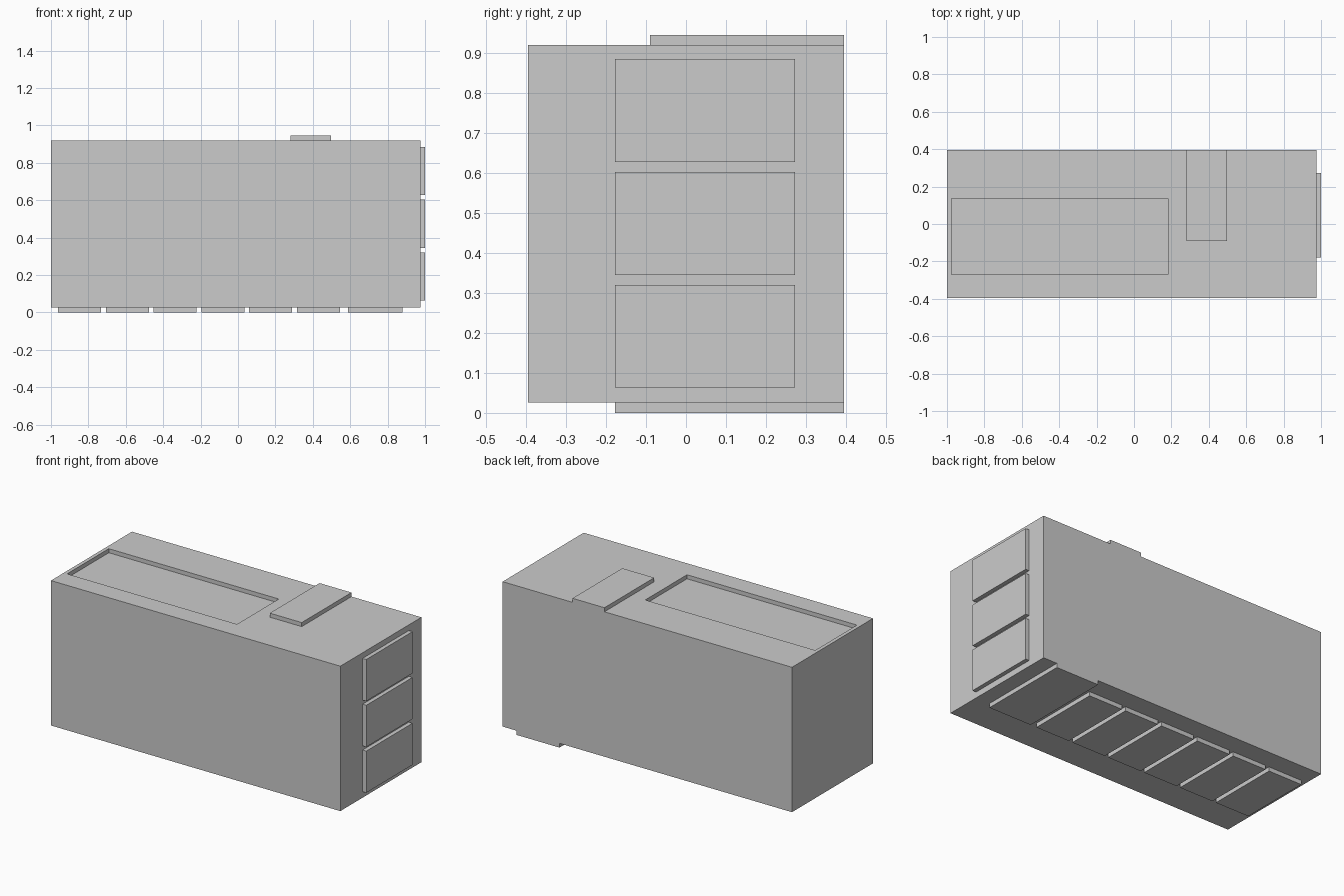
import bpy
import bmesh
from mathutils import Matrix, Vector

if "Cube" in bpy.data.objects:
    bpy.data.objects.remove(bpy.data.objects["Cube"])


def box(name, x, y, z):
    """Axis-aligned box from (min, max) ranges."""
    lo, hi = Vector((x[0], y[0], z[0])), Vector((x[1], y[1], z[1]))
    bm = bmesh.new()
    bmesh.ops.create_cube(bm, size=1, matrix=Matrix.LocRotScale(None, None, hi - lo))
    mesh = bpy.data.meshes.new(name)
    bm.to_mesh(mesh)
    bm.free()
    obj = bpy.data.objects.new(name, mesh)
    obj.location = (lo + hi) / 2
    bpy.context.collection.objects.link(obj)
    return obj


X0, X1 = -1.0, 0.975
Y0, Y1 = -0.395, 0.395
Z0, Z1 = 0.026, 0.92
PANEL_Y = (-0.178, 0.273)

# Main body with a shallow rectangular recess in the top
body = box("body", (X0, X1), (Y0, Y1), (Z0, Z1))
cutter = box("recess_cutter", (-0.977, 0.183), (-0.271, 0.136), (Z1 - 0.025, Z1 + 0.1))
cutter.hide_render = True
cut = body.modifiers.new("top_recess", 'BOOLEAN')
cut.operation = 'DIFFERENCE'
cut.solver = 'EXACT'
cut.object = cutter
bpy.context.view_layer.objects.active = body
bpy.ops.object.modifier_apply(modifier=cut.name)
bpy.data.objects.remove(cutter)

# Raised plate on the top, flush with the back
box("top_plate", (0.28, 0.498), (-0.09, Y1), (Z1, 0.945))

# Stack of panels on the right end
for i in range(3):
    z = 0.063 + i * 0.2825
    box(f"side_panel_{i + 1}", (X1, 1.0), PANEL_Y, (z, z + 0.257))

# Row of panels underneath
for i in range(6):
    x = -0.962 + i * 0.2555
    box(f"bottom_panel_{i + 1}", (x, x + 0.23), PANEL_Y, (0, Z0))

# Larger bottom panel reaching the back edge
box("bottom_end_panel", (0.587, 0.88), (PANEL_Y[0], Y1), (0, Z0))
